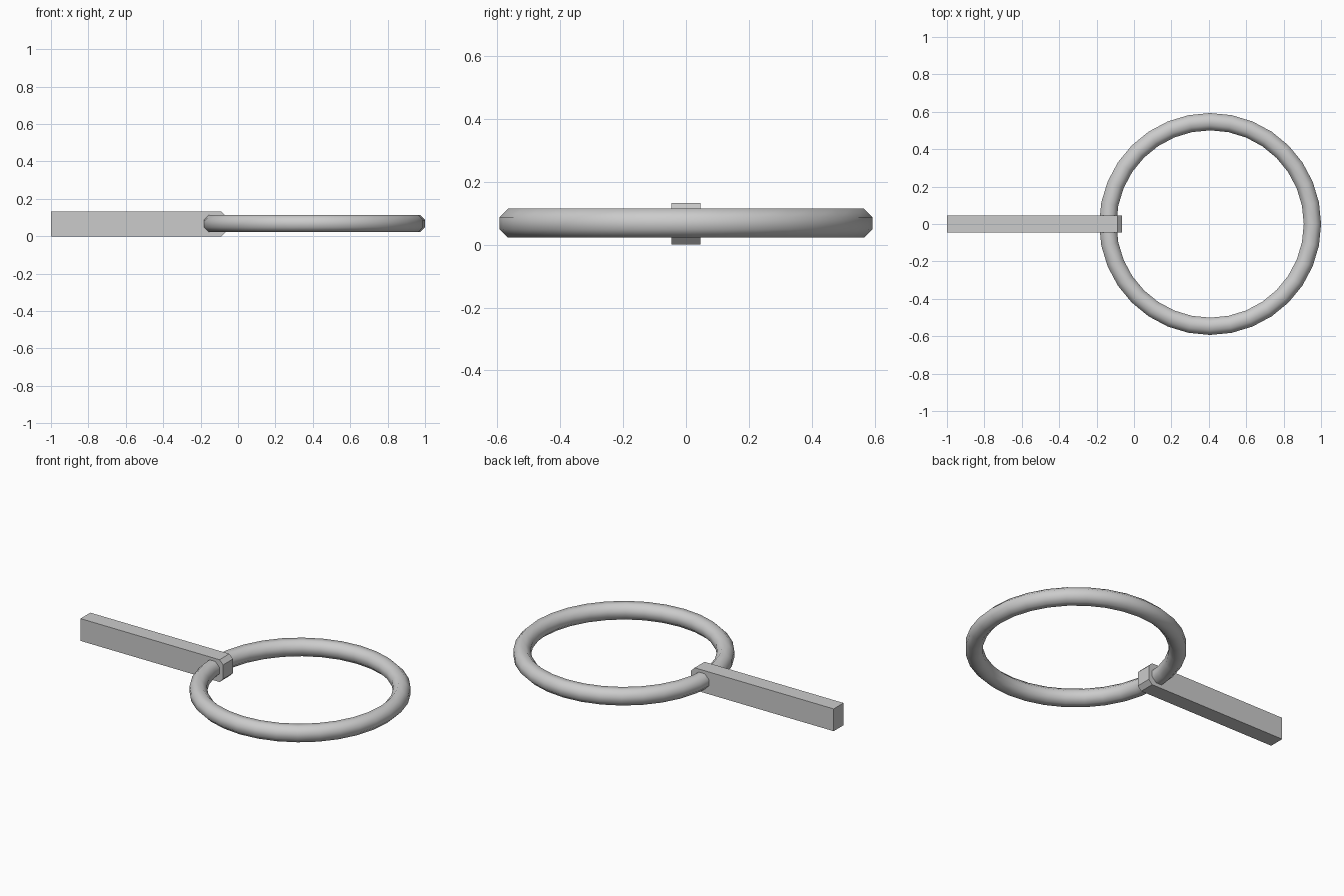
import bpy, bmesh, math

if "Cube" in bpy.data.objects:
    bpy.data.objects.remove(bpy.data.objects["Cube"])

def make_object(name, bm):
    bmesh.ops.recalc_face_normals(bm, faces=bm.faces)
    mesh = bpy.data.meshes.new(name)
    bm.to_mesh(mesh)
    bm.free()
    obj = bpy.data.objects.new(name, mesh)
    bpy.context.collection.objects.link(obj)
    return obj

# Ring: octagonal section swept round a circle, flat sides up and out
SEGMENTS, SIDES = 32, 8
MAJOR, MINOR = 0.547, 0.05
CENTRE_X, CENTRE_Z = 0.407, 0.068
bm = bmesh.new()
loops = []
for i in range(SEGMENTS):
    a = 2 * math.pi * i / SEGMENTS
    loop = []
    for j in range(SIDES):
        b = 2 * math.pi * (j + 0.5) / SIDES
        r = MAJOR + MINOR * math.cos(b)
        loop.append(bm.verts.new((CENTRE_X + r * math.cos(a), r * math.sin(a),
                                  CENTRE_Z + MINOR * math.sin(b))))
    loops.append(loop)
for i in range(SEGMENTS):
    p, q = loops[i], loops[(i + 1) % SEGMENTS]
    for j in range(SIDES):
        k = (j + 1) % SIDES
        bm.faces.new((p[j], q[j], q[k], p[k]))
for f in bm.faces:
    f.smooth = True
make_object("ring", bm)

# Handle: side profile with a chamfered tip, extruded across its width
HALF_W, HEIGHT, TIP, CUT = 0.046, 0.132, -0.065, 0.024
profile = [(-1, 0), (TIP - CUT, 0), (TIP, CUT),
           (TIP, HEIGHT - CUT), (TIP - CUT, HEIGHT), (-1, HEIGHT)]
bm = bmesh.new()
face = bm.faces.new([bm.verts.new((x, -HALF_W, z)) for x, z in profile])
ext = bmesh.ops.extrude_face_region(bm, geom=[face])
moved = [g for g in ext["geom"] if isinstance(g, bmesh.types.BMVert)]
bmesh.ops.translate(bm, verts=moved, vec=(0, 2 * HALF_W, 0))
make_object("handle", bm)
